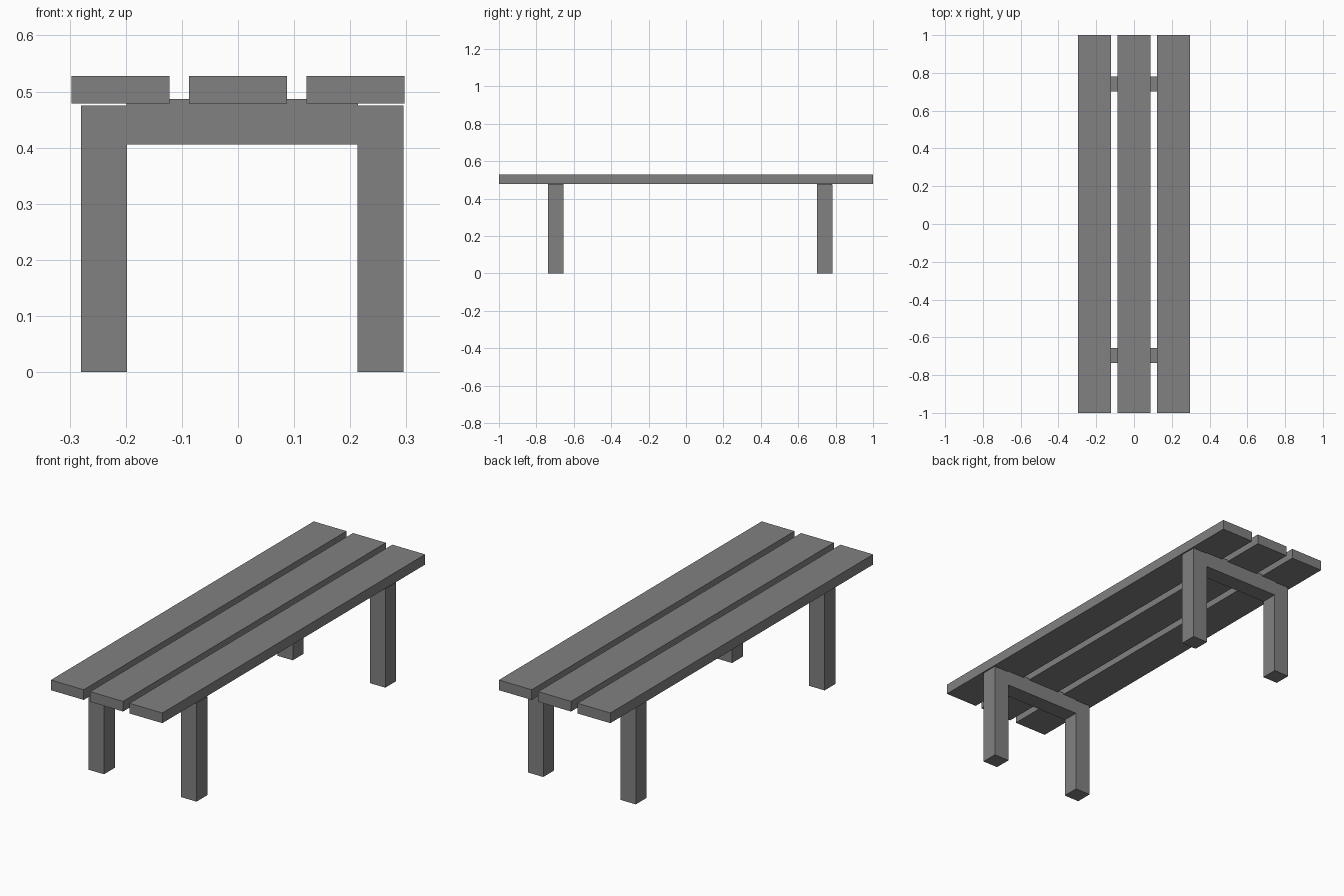
import bpy

if "Cube" in bpy.data.objects:
    bpy.data.objects.remove(bpy.data.objects["Cube"])

# Dark grey finish shared by every part
grey = bpy.data.materials.new("dark_grey")
grey.diffuse_color = (0.22, 0.22, 0.22, 1)
grey.use_nodes = True
grey.node_tree.nodes["Principled BSDF"].inputs["Base Color"].default_value = grey.diffuse_color


def box(name, x, y, z):
    """Box from (min, max) ranges on each axis."""
    bpy.ops.mesh.primitive_cube_add(
        size=1, location=[(a + b) / 2 for a, b in (x, y, z)])
    ob = bpy.context.object
    ob.name = name
    ob.scale = [b - a for a, b in (x, y, z)]
    bpy.ops.object.transform_apply(location=False, rotation=False, scale=True)
    ob.data.materials.append(grey)
    return ob


# Three seat planks running the full length
for side, cx in (("left", -0.2095), ("middle", 0.0), ("right", 0.2095)):
    box(f"{side}_seat_plank", (cx - 0.0875, cx + 0.0875), (-1, 1), (0.479, 0.528))

# Front and back frames: two square legs joined by a crossbeam
for end, cy in (("front", -0.696), ("back", 0.741)):
    y = (cy - 0.041, cy + 0.041)
    box(f"{end}_left_leg", (-0.280, -0.198), y, (0, 0.475))
    box(f"{end}_right_leg", (0.213, 0.295), y, (0, 0.475))
    box(f"{end}_crossbeam", (-0.199, 0.214), (y[0] + 0.0005, y[1] - 0.0005),
        (0.406, 0.487))
